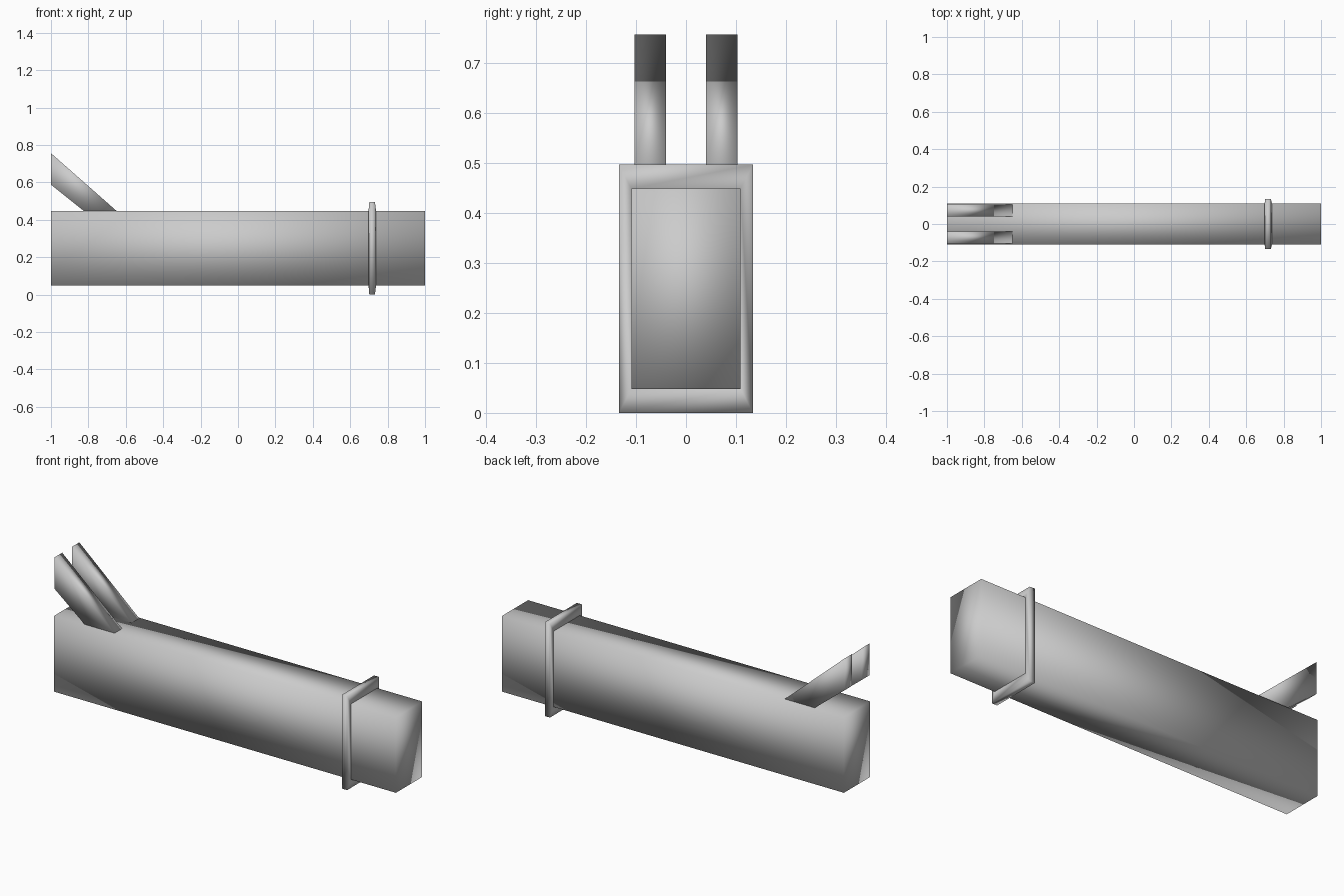
import bpy, bmesh

if "Cube" in bpy.data.objects:
    bpy.data.objects.remove(bpy.data.objects["Cube"])


def finish(name, bm):
    """Turn a bmesh into a smooth-shaded object."""
    bmesh.ops.recalc_face_normals(bm, faces=bm.faces)
    for f in bm.faces:
        f.smooth = True
    me = bpy.data.meshes.new(name)
    bm.to_mesh(me)
    bm.free()
    ob = bpy.data.objects.new(name, me)
    bpy.context.collection.objects.link(ob)
    return ob


def loft(name, rings, closed=False):
    """Join point rings with quads; cap the ends, or close into a loop."""
    bm = bmesh.new()
    rows = [[bm.verts.new(p) for p in ring] for ring in rings]
    pairs = list(zip(rows, rows[1:]))
    if closed:
        pairs.append((rows[-1], rows[0]))
    else:
        bm.faces.new(rows[0])
        bm.faces.new(rows[-1])
    for a, b in pairs:
        for i in range(len(a)):
            j = (i + 1) % len(a)
            bm.faces.new((a[i], a[j], b[j], b[i]))
    return finish(name, bm)


ZC = 0.248  # height of the beam's centre line


def rect(x, hy, hz):
    return [(x, sy * hy, ZC + sz * hz)
            for sy, sz in ((-1, -1), (1, -1), (1, 1), (-1, 1))]


# main rectangular beam
loft("beam", [rect(-1, 0.109, 0.2), rect(1, 0.109, 0.2)])

# collar frame around the beam, slightly thinner at its outer rim
loft("collar", [rect(0.698, 0.109, 0.2), rect(0.702, 0.134, 0.248),
                rect(0.732, 0.134, 0.248), rect(0.738, 0.109, 0.2)], closed=True)

# pair of slanted prongs at the rear end
profile = [(-1, 0.756), (-1, 0.588), (-0.825, 0.448), (-0.65, 0.448)]
for side, s in (("left", 1), ("right", -1)):
    loft("prong_" + side, [[(x, s * y, z) for x, z in profile]
                           for y in (0.04, 0.103)])
